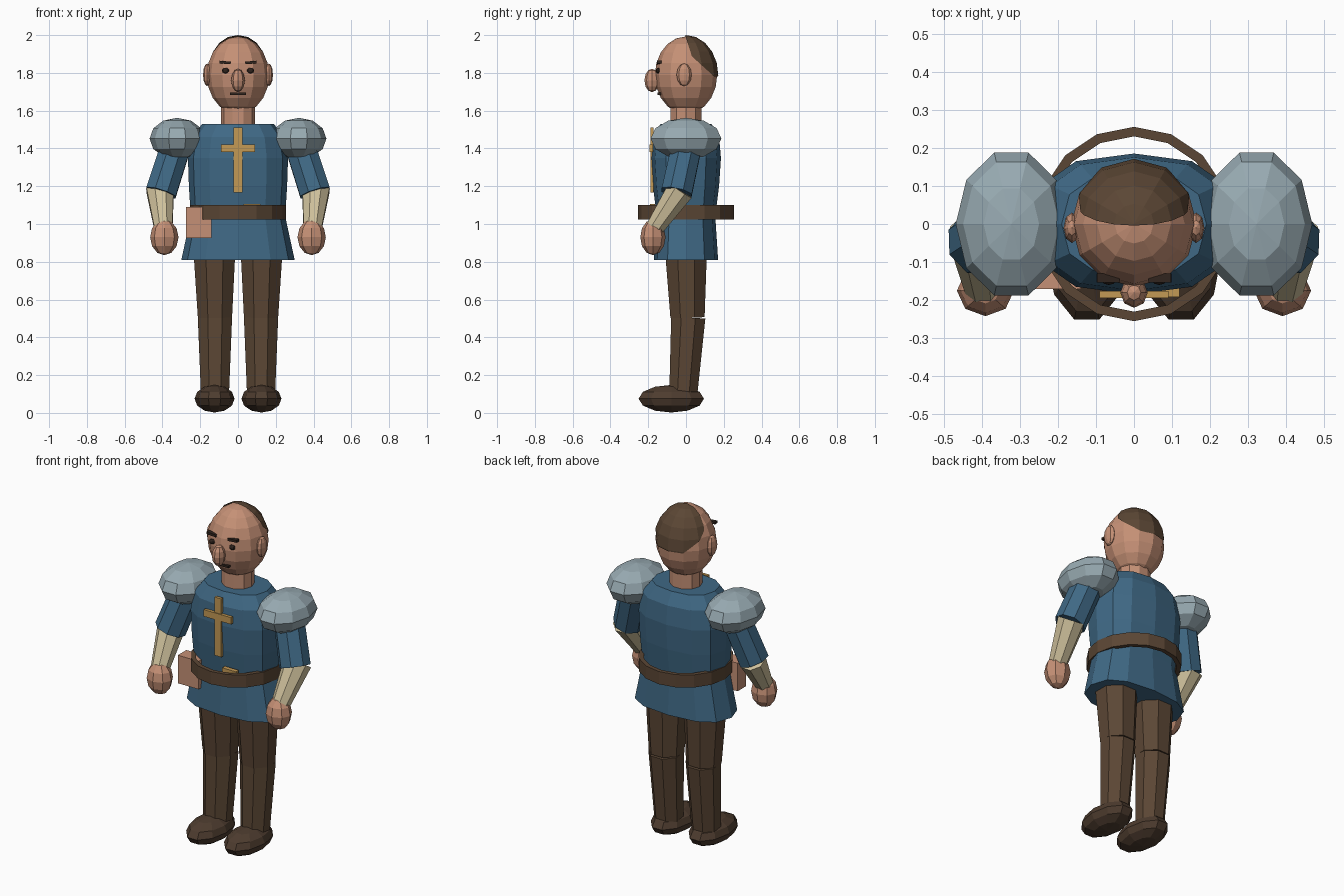
import bpy, bmesh
from math import sin, cos, pi, copysign
from mathutils import Vector, Matrix

cube = bpy.data.objects.get("Cube")
if cube:
    bpy.data.objects.remove(cube, do_unlink=True)


def material(name, r, g, b):
    m = bpy.data.materials.new(name)
    m.use_nodes = True
    m.diffuse_color = (r, g, b, 1)
    m.node_tree.nodes["Principled BSDF"].inputs["Base Color"].default_value = (r, g, b, 1)
    return m


skin = material("skin", 0.56, 0.28, 0.18)
blue = material("blue cloth", 0.05, 0.14, 0.235)
brown = material("brown leather", 0.105, 0.062, 0.035)
boot = material("dark leather", 0.075, 0.045, 0.028)
steel = material("steel", 0.31, 0.40, 0.44)
cream = material("cream cloth", 0.62, 0.53, 0.33)
gold = material("gold", 0.55, 0.32, 0.09)
dark = material("dark brown", 0.03, 0.018, 0.013)


def finish(name, bm, mat):
    bmesh.ops.recalc_face_normals(bm, faces=bm.faces)
    mesh = bpy.data.meshes.new(name)
    bm.to_mesh(mesh)
    bm.free()
    mesh.materials.append(mat)
    ob = bpy.data.objects.new(name, mesh)
    bpy.context.collection.objects.link(ob)
    return ob


def loft(rings, n, phase=0.0, power=1.0):
    """Stack of (z, rx, ry) rings, capped at both ends."""
    bm = bmesh.new()
    loops = []
    for z, rx, ry in rings:
        loop = []
        for i in range(n):
            a = phase + 2 * pi * i / n
            c, s = cos(a), sin(a)
            loop.append(bm.verts.new((rx * copysign(abs(c) ** power, c),
                                      ry * copysign(abs(s) ** power, s), z)))
        loops.append(loop)
    for lo, hi in zip(loops, loops[1:]):
        for i in range(n):
            j = (i + 1) % n
            bm.faces.new((lo[i], lo[j], hi[j], hi[i]))
    bm.faces.new(loops[0][::-1])
    bm.faces.new(loops[-1])
    return bm


def ball_mesh(centre, radii, n, rows, phase=0.0):
    rx, ry, rz = radii
    rings = []
    for k in range(1, rows):
        t = pi * k / rows
        rings.append((-rz * cos(t), rx * sin(t), ry * sin(t)))
    bm = loft(rings, n, phase)
    # Close the flat ends with pointed poles
    caps = [f for f in bm.faces if len(f.verts) == n]
    for f in caps:
        top = f.calc_center_median().z > 0
        for v in bmesh.ops.poke(bm, faces=[f])["verts"]:
            v.co.z = rz if top else -rz
    bm.transform(Matrix.Translation(centre))
    return bm


def ball(name, centre, radii, mat, n=10, rows=6, phase=0.0):
    return finish(name, ball_mesh(centre, radii, n, rows, phase), mat)


def limb(name, start, end, r1, r2, mat, n=8):
    a, b = Vector(start), Vector(end)
    bm = loft([(0, r1, r1), ((b - a).length, r2, r2)], n, pi / n)
    turn = Vector((0, 0, -1)).rotation_difference(b - a).to_matrix().to_4x4()
    bm.transform(Matrix.Translation(a) @ turn @ Matrix.Scale(-1, 4, (0, 0, 1)))
    return finish(name, bm, mat)


def box(name, centre, size, mat, tilt=0.0):
    bm = bmesh.new()
    bmesh.ops.create_cube(bm, size=1)
    bm.transform(Matrix.Translation(centre) @ Matrix.Rotation(tilt, 4, 'Y')
                 @ Matrix.Diagonal((*size, 1)))
    return finish(name, bm, mat)


# Tunic and neck
finish("tunic", loft([(0.81, 0.30, 0.17), (1.04, 0.25, 0.155), (1.2, 0.26, 0.175),
                      (1.35, 0.265, 0.185), (1.46, 0.245, 0.175), (1.53, 0.19, 0.135)],
                     12, 0, 0.8), blue)
finish("neck", loft([(1.5, 0.09, 0.085), (1.66, 0.09, 0.085)], 10), skin)

# Head
head_at = Vector((0, 0, 1.788))
ball("head", head_at, (0.165, 0.165, 0.205), skin, 12, 10)

# Hair: a shell over the head, trimmed along the hairline
bm = ball_mesh(head_at, (0.171, 0.171, 0.212), 12, 10)
for point, normal in (((0, 0, 1.78), (0, 0, 1)),
                      ((0, -0.06, 1.97), (0, 0.67, 0.74)),
                      ((0, 0.04, 1.86), (0, 0.95, 0.3))):
    bmesh.ops.bisect_plane(bm, geom=bm.verts[:] + bm.edges[:] + bm.faces[:],
                           plane_co=point, plane_no=normal, clear_inner=True)
finish("hair", bm, brown)

# Face
ball("nose", (0, -0.18, 1.76), (0.036, 0.04, 0.062), skin, 8, 6)
box("mouth", (0, -0.142, 1.69), (0.085, 0.02, 0.012), dark)

# Belt: an open band standing clear of the tunic
bm = loft([(1.025, 0.255, 0.255), (1.1, 0.255, 0.255), (1.1, 0.23, 0.23),
           (1.025, 0.23, 0.23)], 16)
caps = [f for f in bm.faces if len(f.verts) == 16]
bmesh.ops.delete(bm, geom=caps, context='FACES_ONLY')
rim = [e for e in bm.edges if e.is_boundary]
bmesh.ops.bridge_loops(bm, edges=rim)
finish("belt", bm, brown)
box("buckle", (0.075, -0.178, 1.067), (0.09, 0.026, 0.078), gold)
box("pouch", (-0.207, -0.13, 1.008), (0.136, 0.08, 0.166), skin)

# Chest emblem
box("cross_upright", (0, -0.18, 1.338), (0.045, 0.018, 0.345), gold)
box("cross_bar", (0, -0.185, 1.4), (0.18, 0.018, 0.04), gold)

# Paired parts
for side, s in (("left", 1), ("right", -1)):
    flip = 0 if s > 0 else pi
    ball(side + "_ear", (s * 0.163, -0.01, 1.79), (0.022, 0.04, 0.06), skin, 8, 6)
    ball(side + "_eye", (s * 0.066, -0.148, 1.812), (0.019, 0.012, 0.015), dark, 8, 6)
    box(side + "_brow", (s * 0.068, -0.142, 1.855), (0.06, 0.024, 0.014), dark, -s * 0.08)

    # Arms
    ball(side + "_pauldron", (s * 0.322, 0, 1.452), (0.146, 0.197, 0.11), steel, 10, 6, flip)
    limb(side + "_sleeve", (s * 0.32, 0.01, 1.44), (s * 0.408, -0.05, 1.165), 0.085, 0.088, blue)
    limb(side + "_forearm", (s * 0.412, -0.03, 1.18), (s * 0.395, -0.165, 0.98), 0.078, 0.052, cream)
    ball(side + "_hand", (s * 0.39, -0.175, 0.93), (0.075, 0.067, 0.095), skin, 8, 6)

    # Legs
    limb(side + "_thigh", (s * 0.125, 0, 0.86), (s * 0.122, 0.008, 0.505), 0.12, 0.098, brown)
    limb(side + "_shin", (s * 0.122, 0.012, 0.505), (s * 0.122, -0.015, 0.09), 0.098, 0.08, brown)
    ball(side + "_shoe", (s * 0.124, -0.078, 0.075), (0.106, 0.182, 0.073), boot, 10, 6, flip)
